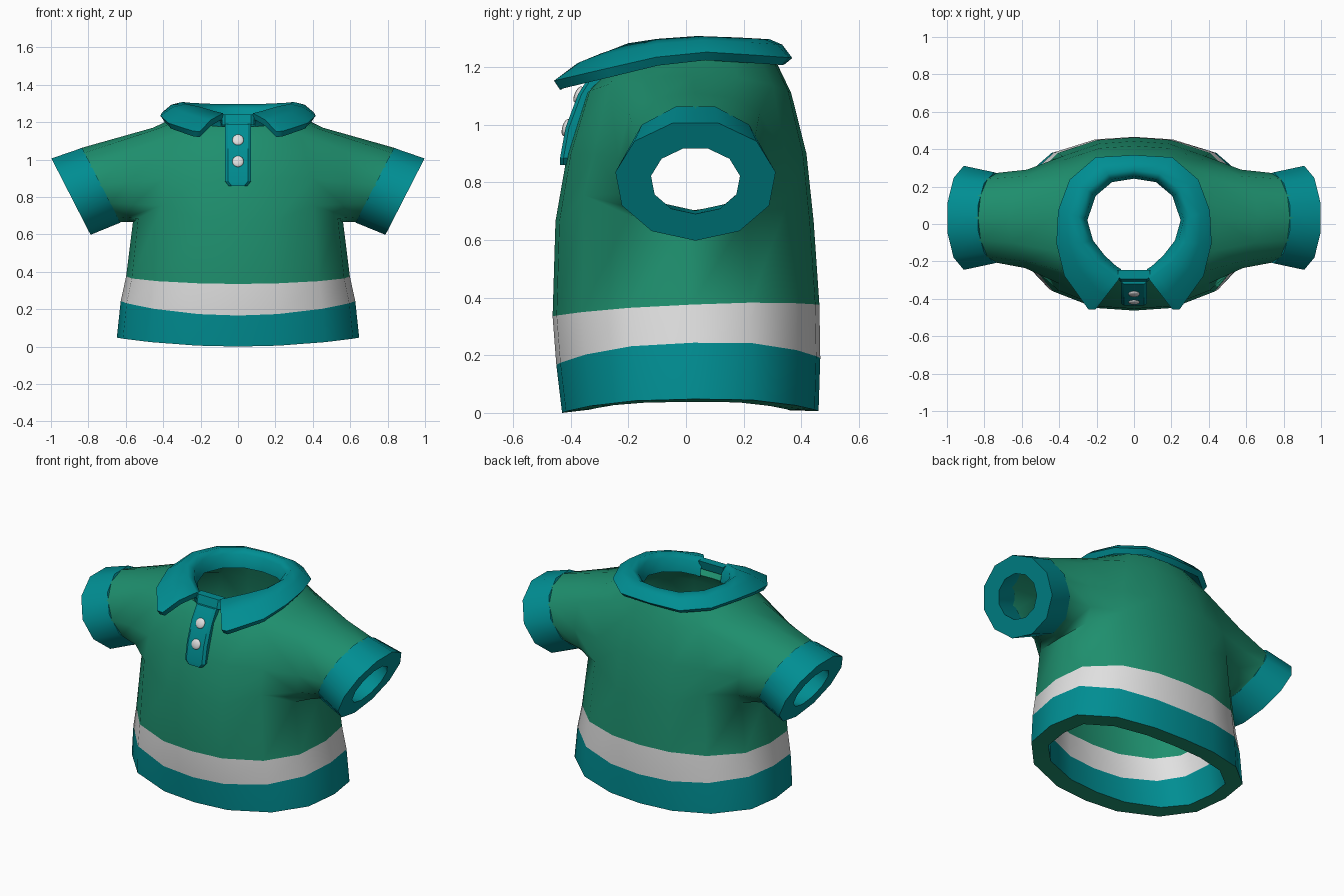
import bpy, bmesh, math
from mathutils import Vector

if "Cube" in bpy.data.objects:
    bpy.data.objects.remove(bpy.data.objects["Cube"])


def material(name, rgb):
    m = bpy.data.materials.new(name)
    m.diffuse_color = (*rgb, 1)
    m.use_nodes = True
    m.node_tree.nodes["Principled BSDF"].inputs["Base Color"].default_value = m.diffuse_color
    return m


GREEN = material("green cloth", (0.013, 0.275, 0.155))
WHITE = material("white", (0.75, 0.75, 0.75))
TEAL = material("teal trim", (0.0, 0.27, 0.29))


def finish(name, verts, faces, mats, indices=None, solid=None, weights=None, angle=40):
    """Make an object, optionally thicken it, then shade it."""
    me = bpy.data.meshes.new(name)
    me.from_pydata([tuple(v) for v in verts], [], faces)
    for m in mats:
        me.materials.append(m)
    if indices:
        me.polygons.foreach_set("material_index", indices)
    bm = bmesh.new()
    bm.from_mesh(me)
    bmesh.ops.recalc_face_normals(bm, faces=bm.faces)
    bm.to_mesh(me)
    bm.free()
    ob = bpy.data.objects.new(name, me)
    bpy.context.collection.objects.link(ob)
    bpy.ops.object.select_all(action='DESELECT')
    ob.select_set(True)
    bpy.context.view_layer.objects.active = ob
    if solid:
        mod = ob.modifiers.new("thickness", 'SOLIDIFY')
        mod.thickness, mod.offset = solid
        if weights:
            g = ob.vertex_groups.new(name="thick")
            for i, w in enumerate(weights):
                g.add([i], w, 'REPLACE')
            mod.vertex_group = "thick"
            mod.material_offset_rim = -2   # hem edge takes the cloth colour
        bpy.ops.object.modifier_apply(modifier=mod.name)
    bpy.ops.object.shade_smooth_by_angle(angle=math.radians(angle))
    return ob


U = Vector((0.456, 0, 0.89))   # "up" direction of the tilted sleeve opening


def sleeve_point(cx, cz, ru, ry, a, side):
    p = Vector((cx, 0.033, cz)) + U * ru * math.sin(a) + Vector((0, ry * math.cos(a), 0))
    p.x *= side
    return p


# Shirt: torso rings with two armholes lofted out into sleeves
PX = [0, .34, .72, .95, 1, .95, .68, .33, 0]
PY = [-1, -.97, -.78, -.43, .04, .48, .82, .97, 1]
# half width, half depth, centre y, z, lift at the sides, tilt to the back
RINGS = [(.648, .445, .015, .003, .045, .003),
         (.627, .458, .008, .178, .065, .012),
         (.598, .463, .000, .355, .020, .020),
         (.562, .448, -.005, .665, .0, .0),
         (.550, .415, .003, .90, .0, .0),
         (.455, .355, .010, 1.11, .06, .0),
         (.335, .295, .010, 1.205, .02, .03)]
# the lower armhole edge is rounded upwards towards its corners
ROUND = {2: .09, 3: .02, 5: .02, 6: .09}
verts, faces, mats, weights = [], [], [], []
for r, (hx, hy, cy, z, lift, tilt) in enumerate(RINGS):
    for j in range(16):
        h = j if j <= 8 else 16 - j
        s = 1 if j <= 8 else -1
        up = ROUND.get(h, 0) if r == 3 else 0
        verts.append((s * PX[h] * hx, PY[h] * hy + cy, z + lift * PX[h] ** 2 + tilt * PY[h] + up))
        weights.append(0.4 if r == 6 else (1 if r < 3 else 0.6))
for r in range(6):
    for j in range(16):
        if r in (3, 4) and (2 <= j < 6 or 10 <= j < 14):
            continue
        k = (j + 1) % 16
        faces.append((r * 16 + j, r * 16 + k, r * 16 + 16 + k, r * 16 + 16 + j))
        mats.append({0: 2, 1: 1}.get(r, 0))
HOLE = [(3, 4), (3, 5), (3, 6), (4, 6), (5, 6), (5, 5),
        (5, 4), (5, 3), (5, 2), (4, 2), (3, 2), (3, 3)]
for side in (1, -1):
    prev = [r * 16 + (c if side == 1 else 16 - c) for r, c in HOLE]
    start = [Vector(verts[i]) for i in prev]
    for t in (0.55, 1.0, 1.08):
        ring = []
        for k in range(12):
            a = math.radians(-90 + 30 * k)
            if t < 1:
                end = sleeve_point(.735, .865, .222, .24, a, side)
                p = start[k].lerp(end, t)
                p.y = start[k].y + (end.y - start[k].y) * .75
            else:
                d = (t - 1) * 0.3
                p = sleeve_point(.735 + d, .865 - d * .4, .222, .24, a, side)
            ring.append(len(verts))
            verts.append(p)
            weights.append(0.35)
        for k in range(12):
            n = (k + 1) % 12
            faces.append((prev[k], prev[n], ring[n], ring[k]))
            mats.append(0)
        prev = ring
finish("shirt_body", verts, faces, [GREEN, WHITE, TEAL], mats, (0.1, -1), weights, 72)

# Cuffs: eleven-sided bands with a wide end face
CUFF = [(.733, .867, .229, .246), (.895, .806, .234, .281),
        (.895, .806, .130, .156), (.733, .867, .188, .205)]
for side, label in ((1, "right"), (-1, "left")):
    n = 11
    v = [sleeve_point(*c, math.radians(-90) + math.tau * k / n, side) for c in CUFF for k in range(n)]
    f = [(r * n + k, r * n + (k + 1) % n, (r + 1) % 4 * n + (k + 1) % n, (r + 1) % 4 * n + k)
         for r in range(4) for k in range(n)]
    finish("cuff_" + label, v, f, [TEAL])

# Collar: folded strip, half stations from the back to the front tip
# inner x, y; crest x, y, z; outer x, y, z
HALF = [(0, .26, 0, .29, 1.28, 0, .355, 1.22),
        (.125, .24, .14, .27, 1.28, .20, .345, 1.22),
        (.22, .16, .25, .18, 1.285, .335, .23, 1.228),
        (.267, .02, .30, .04, 1.29, .395, .07, 1.238),
        (.235, -.095, .28, -.10, 1.28, .405, -.10, 1.22),
        (.17, -.18, .21, -.20, 1.265, .365, -.27, 1.18),
        (.105, -.24, .125, -.265, 1.24, .24, -.448, 1.138),
        (.08, -.255, .085, -.295, 1.23, .205, -.445, 1.135)]
stations = [(-1, h) for h in HALF[:0:-1]] + [(1, h) for h in HALF]
v, f = [], []
for s, (ix, iy, cx, cy, cz, ox, oy, oz) in stations:
    v += [(s * ix, iy, cz - .09), (s * (ix * .6 + cx * .4), iy * .6 + cy * .4, cz - .018),
          (s * cx, cy, cz), (s * (cx + ox) / 2, (cy + oy) / 2, (cz + oz) / 2 + .014),
          (s * ox, oy, oz)]
for i in range(len(stations) - 1):
    for k in range(4):
        a = i * 5 + k
        f.append((a, a + 1, a + 6, a + 5))
finish("collar", v, f, [TEAL], solid=(0.036, 0), angle=65)


def loft_strip(name, rows, depth):
    """Bevelled strip: rows of (half width, y of front face, z)."""
    v, f = [], []
    for w, y, z in rows:
        v += [(-w, y + depth, z), (-w, y + .012, z), (-w + .016, y, z),
              (w - .016, y, z), (w, y + .012, z), (w, y + depth, z)]
    for i in range(len(rows) - 1):
        for k in range(6):
            a, b = i * 6 + k, i * 6 + (k + 1) % 6
            f.append((a, b, b + 6, a + 6))
    f += [tuple(range(6)), tuple(range(len(v) - 6, len(v)))]
    finish(name, v, f, [TEAL], angle=30)


# Collar band across the throat and button placket below it
loft_strip("collar_band", [(.085, -.31, 1.185), (.085, -.295, 1.24)], .05)
loft_strip("button_placket", [(.05, -.437, .86), (.07, -.437, .885), (.07, -.418, .99),
                              (.07, -.375, 1.105), (.068, -.322, 1.19)], .05)

# Buttons
for i, (y, z, tilt) in enumerate(((-.374, 1.105, -24), (-.417, .99, -16))):
    bpy.ops.mesh.primitive_uv_sphere_add(segments=12, ring_count=8, radius=.031, location=(0, y, z),
                                         rotation=(math.radians(tilt), 0, 0))
    ob = bpy.context.object
    ob.name = "button_%d" % (i + 1)
    ob.scale.y = .4
    ob.data.materials.append(WHITE)
    bpy.ops.object.shade_smooth_by_angle(angle=math.radians(50))
